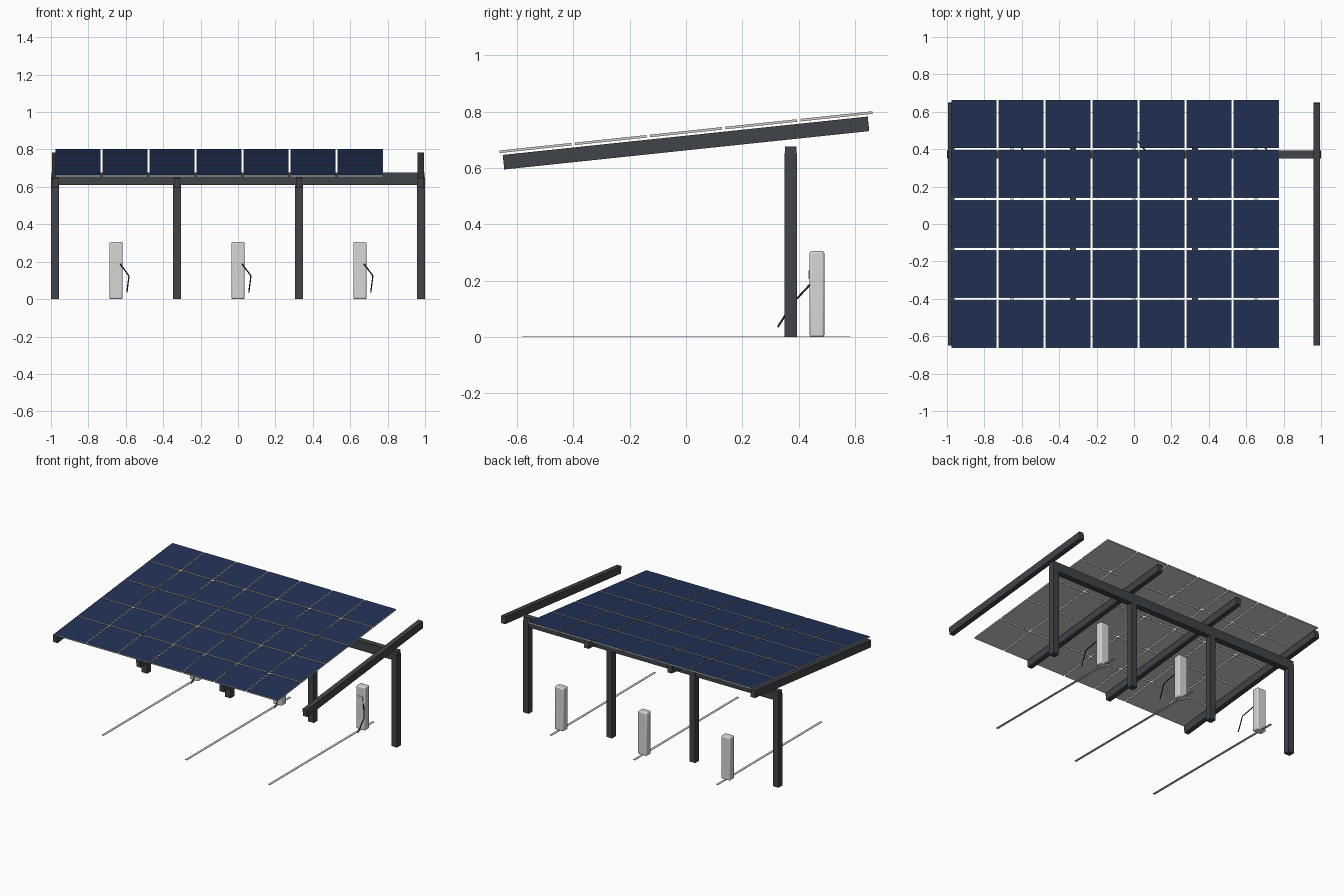
import bpy, bmesh, math
from mathutils import Matrix, Vector

if "Cube" in bpy.data.objects:
    bpy.data.objects.remove(bpy.data.objects["Cube"], do_unlink=True)


def material(name, rgb):
    m = bpy.data.materials.new(name)
    m.use_nodes = True
    m.diffuse_color = (*rgb, 1)
    m.node_tree.nodes["Principled BSDF"].inputs["Base Color"].default_value = (*rgb, 1)
    return m


STEEL = material("dark steel", (0.05, 0.057, 0.065))
GLASS = material("blue solar glass", (0.015, 0.032, 0.095))
FRAME = material("aluminium frame", (0.6, 0.6, 0.58))
SHELL = material("charger light grey", (0.68, 0.68, 0.68))
PAINT = material("line paint", (0.7, 0.7, 0.7))
RUBBER = material("black rubber", (0.012, 0.012, 0.014))

TILT = Matrix.Rotation(math.radians(6), 4, 'X')
PITCH = 0.652          # spacing of posts and of parking bays
POST = 0.044
POST_Y = 0.372


def add_box(bm, centre, size):
    """Add one box to a bmesh and return its top face."""
    m = Matrix.Translation(centre) @ Matrix.Diagonal((*size, 1))
    verts = bmesh.ops.create_cube(bm, size=1, matrix=m)["verts"]
    faces = {f for v in verts for f in v.link_faces}
    return max(faces, key=lambda f: f.calc_center_median().z)


def finish(name, bm, mats):
    mesh = bpy.data.meshes.new(name)
    bm.to_mesh(mesh)
    bm.free()
    for m in mats:
        mesh.materials.append(m)
    ob = bpy.data.objects.new(name, mesh)
    bpy.context.collection.objects.link(ob)
    return ob


def box(name, centre, size, mat, bevel=0):
    bm = bmesh.new()
    add_box(bm, (0, 0, 0), size)
    ob = finish(name, bm, [mat])
    ob.location = centre
    if bevel:
        mod = ob.modifiers.new("rounded edges", 'BEVEL')
        mod.width = bevel
        mod.segments = 3
        bpy.context.view_layer.objects.active = ob
        ob.select_set(True)
        bpy.ops.object.shade_smooth_by_angle()
        ob.select_set(False)
    return ob


# Posts and sloping rafters
for i in range(4):
    x = (i - 1.5) * PITCH
    box(f"post_{i + 1}", (x, POST_Y, 0.3265), (POST, POST, 0.653), STEEL)
    rafter = box(f"rafter_{i + 1}", (x, 0, 0.689), (0.034, 1.303, 0.052), STEEL)
    rafter.rotation_euler.x = math.radians(6)

# Long beam on the posts
box("cross_beam", (0, POST_Y, 0.644), (1.996, 0.042, 0.066), STEEL)

# Solar panels: framed boxes with an inset glass face
COLS, ROWS = 7, 5
STEP_X, STEP_Y = 0.2515, 0.2685
bm = bmesh.new()
tops = []
for c in range(COLS):
    for r in range(ROWS):
        centre = ((c - 3) * STEP_X - 0.101, (r - 2) * STEP_Y, 0)
        tops.append(add_box(bm, centre, (0.241, 0.2565, 0.009)))
bmesh.ops.inset_individual(bm, faces=tops, thickness=0.002)
for f in tops:
    f.material_index = 1
bm.transform(Matrix.Translation((0, 0, 0.7275)) @ TILT)
finish("solar_panels", bm, [FRAME, GLASS])

# Charging bays: pedestal, display plate, cable and ground line
for i, side in enumerate(("right", "middle", "left")):
    x = (i - 1) * PITCH
    box(f"{side}_charger", (x, 0.465, 0.1525), (0.07, 0.052, 0.305), SHELL, 0.008)
    box(f"{side}_display", (x, 0.4375, 0.222), (0.04, 0.005, 0.03), SHELL)
    box(f"{side}_ground_line", (x, 0, 0.0015), (0.016, 1.164, 0.003), PAINT)

    curve = bpy.data.curves.new(f"{side}_cable", 'CURVE')
    curve.dimensions = '3D'
    curve.bevel_depth = 0.0035
    curve.bevel_resolution = 2
    curve.use_fill_caps = True
    spline = curve.splines.new('POLY')
    path = [(0.022, 0.442, 0.188), (0.069, 0.382, 0.124), (0.058, 0.326, 0.036)]
    spline.points.add(len(path) - 1)
    for p, co in zip(spline.points, path):
        p.co = (*(Vector(co) + Vector((x, 0, 0))), 1)
    curve.materials.append(RUBBER)
    cable = bpy.data.objects.new(f"{side}_cable", curve)
    bpy.context.collection.objects.link(cable)
